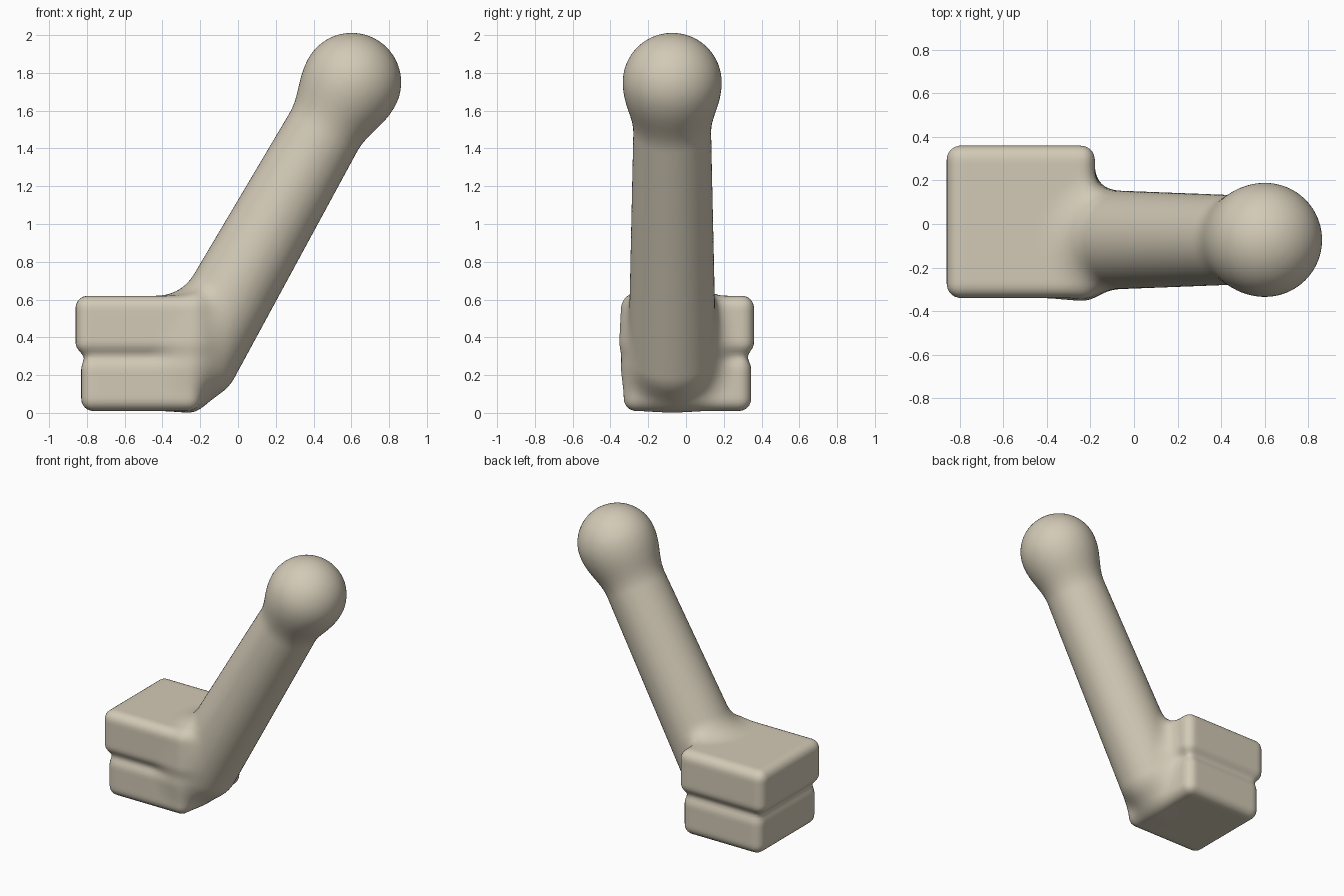
import bpy, bmesh
from mathutils import Vector, Matrix

if "Cube" in bpy.data.objects:
    bpy.data.objects.remove(bpy.data.objects["Cube"])

# Parts: rounded boxes (centre, half size, corner radius), tapered arm, ball
UPPER = (Vector((-0.52, 0.01, 0.465)), Vector((0.34, 0.35, 0.155)), 0.065)
LOWER = (Vector((-0.515, 0.008, 0.153)), Vector((0.315, 0.337, 0.143)), 0.065)
FOOT, FOOT_R = Vector((-0.223, -0.073, 0.296)), 0.232
BALL, BALL_R = Vector((0.602, -0.073, 1.75)), 0.252
NECK_R = 0.2
AXIS = BALL - FOOT


def box_dist(p, box):
    c, h, r = box
    q = [abs(p[i] - c[i]) - h[i] + r for i in range(3)]
    out = Vector([max(v, 0) for v in q]).length
    return out + min(max(q), 0) - r


def arm_dist(p):
    t = min(max((p - FOOT).dot(AXIS) / AXIS.length_squared, 0), 1)
    return (p - FOOT - AXIS * t).length - (FOOT_R + (NECK_R - FOOT_R) * t)


def blend(a, b, k):
    h = max(k - abs(a - b), 0) / k
    return min(a, b) - h * h * k / 4


def dist(p):
    base = blend(box_dist(p, UPPER), box_dist(p, LOWER), 0.07)
    stick = blend(arm_dist(p), (p - BALL).length - BALL_R, 0.12)
    return blend(base, stick, 0.12)


def project(p):
    e = 0.002
    for _ in range(3):
        d = dist(p)
        g = Vector([dist(p + a) - dist(p - a) for a in
                    (Vector((e, 0, 0)), Vector((0, e, 0)), Vector((0, 0, e)))]) / (2 * e)
        if abs(d) < 1e-4 or g.length < 0.2:
            break
        step = g * (-d / g.length_squared)
        if step.length > 0.05:
            step.length = 0.05
        p = p + step
    return p


# Rough overlapping parts
bm = bmesh.new()
for c, h, r in (UPPER, LOWER):
    bmesh.ops.create_cube(bm, size=2, matrix=Matrix.Translation(c) @ Matrix.Diagonal((*h, 1)))
turn = AXIS.to_track_quat('Z', 'Y').to_matrix().to_4x4()
bmesh.ops.create_cone(bm, cap_ends=True, segments=40, radius1=FOOT_R, radius2=NECK_R,
                      depth=AXIS.length, matrix=Matrix.Translation((FOOT + BALL) / 2) @ turn)
for c, r in ((FOOT, FOOT_R), (BALL, BALL_R)):
    bmesh.ops.create_icosphere(bm, subdivisions=4, radius=r, matrix=Matrix.Translation(c))
mesh = bpy.data.meshes.new("blended_lever")
bm.to_mesh(mesh)
bm.free()
lever = bpy.data.objects.new("blended_lever", mesh)
bpy.context.collection.objects.link(lever)

# Fuse them into one skin
mod = lever.modifiers.new("fuse", 'REMESH')
mod.mode = 'VOXEL'
mod.voxel_size = 0.022
fused = bpy.data.meshes.new_from_object(
    lever.evaluated_get(bpy.context.evaluated_depsgraph_get()))
lever.modifiers.clear()
lever.data = fused

# Relax the skin onto the softly blended surface
bm = bmesh.new()
bm.from_mesh(fused)
for _ in range(3):
    bmesh.ops.smooth_vert(bm, verts=bm.verts, factor=0.5,
                          use_axis_x=True, use_axis_y=True, use_axis_z=True)
    for v in bm.verts:
        v.co = project(v.co.copy())
for f in bm.faces:
    f.smooth = True
bm.to_mesh(fused)
bm.free()

# Colour
clay = bpy.data.materials.new("warm_clay")
clay.diffuse_color = (0.65, 0.59, 0.47, 1)
clay.use_nodes = True
clay.node_tree.nodes["Principled BSDF"].inputs["Base Color"].default_value = clay.diffuse_color
fused.materials.clear()
fused.materials.append(clay)
